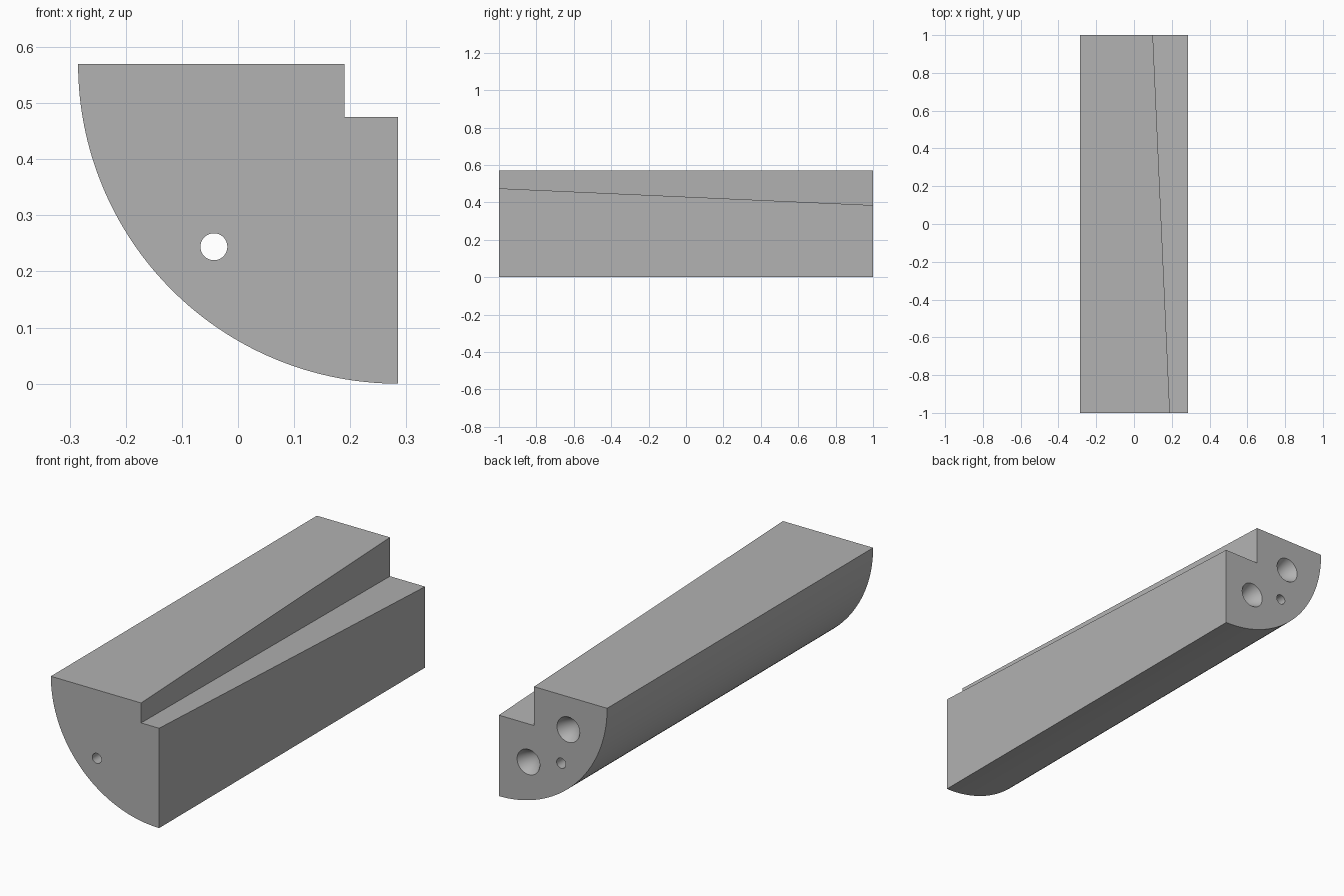
import bpy, bmesh, math
from mathutils import Matrix

cube = bpy.data.objects.get("Cube")
if cube:
    bpy.data.objects.remove(cube, do_unlink=True)

R = 0.57            # radius of the quarter round
HALF = R / 2
LENGTH = 2.0
ARC_STEPS = 64

grey = bpy.data.materials.new("plain grey")
grey.use_nodes = True
colour = (0.445, 0.445, 0.445, 1)
grey.diffuse_color = colour
grey.node_tree.nodes["Principled BSDF"].inputs["Base Color"].default_value = colour


def make_object(name, bm):
    bmesh.ops.recalc_face_normals(bm, faces=bm.faces)
    mesh = bpy.data.meshes.new(name)
    bm.to_mesh(mesh)
    bm.free()
    mesh.materials.append(grey)
    obj = bpy.data.objects.new(name, mesh)
    bpy.context.collection.objects.link(obj)
    return obj


def section(bm, y, notch):
    """Quarter-round outline with a square notch in its corner."""
    arc = [math.pi * (1 + 0.5 * i / ARC_STEPS) for i in range(ARC_STEPS + 1)]
    pts = [(HALF + R * math.cos(a), R + R * math.sin(a)) for a in arc]
    pts += [(HALF, R - notch), (HALF - notch, R - notch), (HALF - notch, R)]
    return [bm.verts.new((x, y, z)) for x, z in pts]


# Bar: loft between the two ends, with the notch growing towards the back
bm = bmesh.new()
front = section(bm, -LENGTH / 2, 0.095)
back = section(bm, LENGTH / 2, 0.185)
bm.faces.new(front)
bm.faces.new(back)
for i in range(len(front)):
    j = (i + 1) % len(front)
    bm.faces.new((front[i], front[j], back[j], back[i]))
bar = make_object("quarter_round_bar", bm)


def cut(name, x, z, r_front, r_back, y_front, y_back):
    """Bore a round or conical hole along the bar."""
    bm = bmesh.new()
    place = Matrix.Translation((x, (y_front + y_back) / 2, z)) @ Matrix.Rotation(math.pi / 2, 4, "X")
    bmesh.ops.create_cone(bm, cap_ends=True, segments=48, radius1=r_back,
                          radius2=r_front, depth=y_back - y_front, matrix=place)
    cutter = make_object(name, bm)
    cutter.hide_render = True
    mod = bar.modifiers.new(name, "BOOLEAN")
    mod.operation = "DIFFERENCE"
    mod.solver = "EXACT"
    mod.object = cutter
    bpy.ops.object.modifier_apply(modifier=mod.name)
    bpy.data.objects.remove(cutter, do_unlink=True)


bpy.ops.object.select_all(action="DESELECT")
bar.select_set(True)
bpy.context.view_layer.objects.active = bar

# Through hole along the whole bar
cut("through_hole", -0.043, 0.244, 0.024, 0.024, -1.1, 1.1)

# Two conical recesses in the back end, mirrored about the diagonal
depth, radius, extra = 0.09, 0.06, 0.01
wide = radius * (depth + extra) / depth
for dx, dz in ((0.366, 0.156), (0.156, 0.366)):
    cut("conical_recess", HALF - dx, R - dz, 0, wide, 1 - depth, 1 + extra)

bpy.ops.object.shade_smooth_by_angle(angle=math.radians(30))
